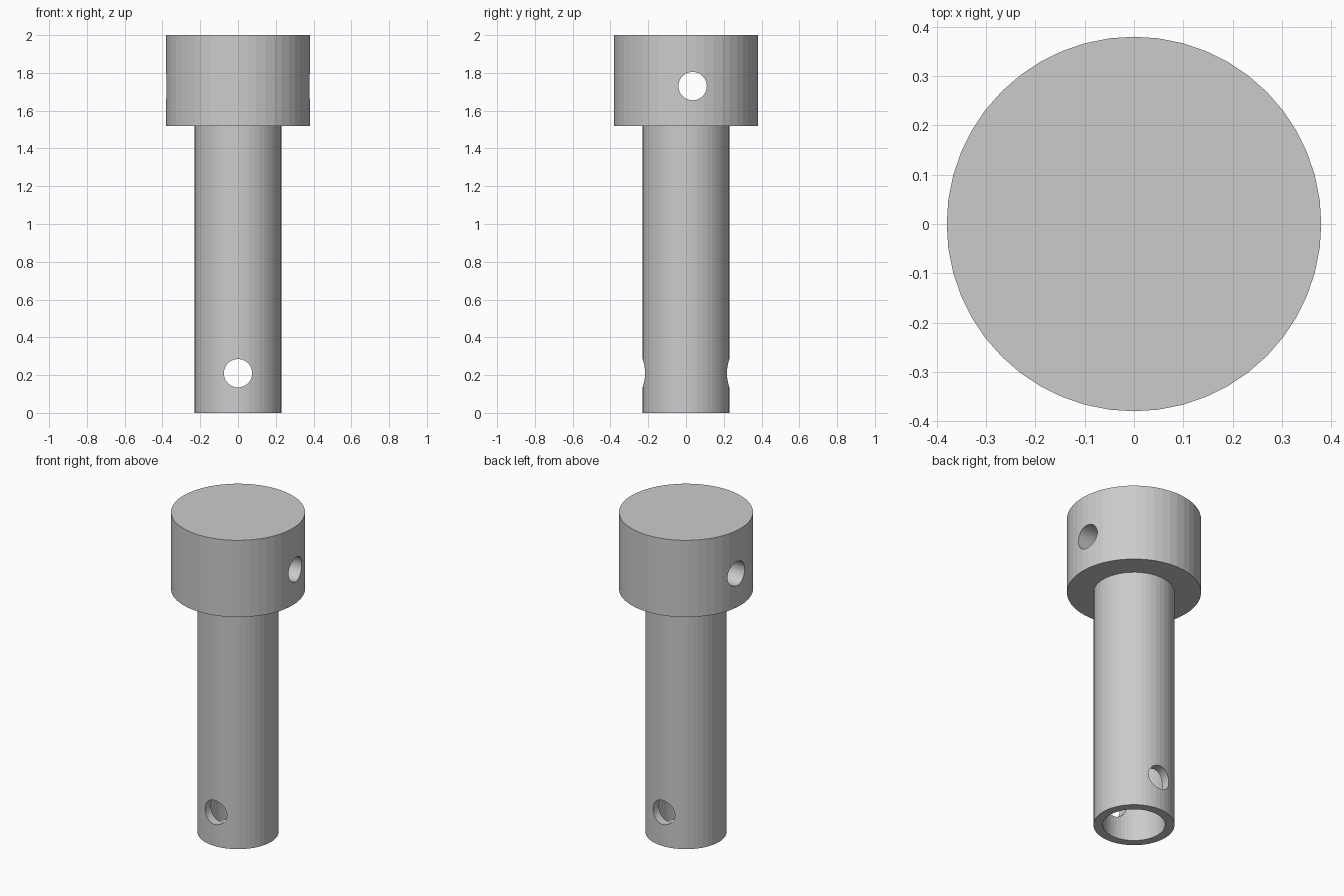
import bpy, bmesh, math
from mathutils import Matrix

cube = bpy.data.objects.get("Cube")
if cube:
    bpy.data.objects.remove(cube)

SIDES = 48
HEAD_Z, TOP_Z = 1.52, 2.0

steel = bpy.data.materials.new("grey_steel")
steel.use_nodes = True
GREY = (0.6, 0.6, 0.6, 1)
steel.diffuse_color = GREY
steel.node_tree.nodes["Principled BSDF"].inputs["Base Color"].default_value = GREY


def add_object(name, bm):
    bmesh.ops.recalc_face_normals(bm, faces=bm.faces)
    mesh = bpy.data.meshes.new(name)
    bm.to_mesh(mesh)
    bm.free()
    mesh.materials.append(steel)
    obj = bpy.data.objects.new(name, mesh)
    bpy.context.collection.objects.link(obj)
    return obj


def lathe(name, profile):
    """Spin (radius, z) points around z; first and last rings are capped."""
    bm = bmesh.new()
    rings = []
    for r, z in profile:
        rings.append([bm.verts.new((r * math.cos(a), r * math.sin(a), z))
                      for a in (math.tau * i / SIDES for i in range(SIDES))])
    for low, high in zip(rings, rings[1:]):
        for i in range(SIDES):
            j = (i + 1) % SIDES
            bm.faces.new((low[i], low[j], high[j], high[i]))
    bm.faces.new(rings[0])
    bm.faces.new(rings[-1])
    return add_object(name, bm)


def drill(target, name, location, axis):
    """Cut a round cross hole through the target."""
    bm = bmesh.new()
    bmesh.ops.create_cone(bm, cap_ends=True, segments=SIDES,
                          radius1=0.075, radius2=0.075, depth=1.2,
                          matrix=Matrix.Translation(location)
                          @ Matrix.Rotation(math.pi / 2, 4, axis))
    cutter = add_object(name, bm)
    cutter.hide_render = True
    cutter.hide_set(True)
    cutter.display_type = 'WIRE'
    mod = target.modifiers.new(name, 'BOOLEAN')
    mod.operation = 'DIFFERENCE'
    mod.solver = 'EXACT'
    mod.object = cutter


# Headed pin: blind bore from below, hollow shaft, solid head
pin = lathe("headed_pin", [(0.177, HEAD_Z), (0.177, 0), (0.23, 0),
                           (0.23, HEAD_Z), (0.38, HEAD_Z), (0.38, TOP_Z)])

# Cross holes: one through the shaft, one offset through the head
drill(pin, "shaft_hole_cutter", (0, 0, 0.21), 'X')
drill(pin, "head_hole_cutter", (0, 0.035, 1.73), 'Y')
